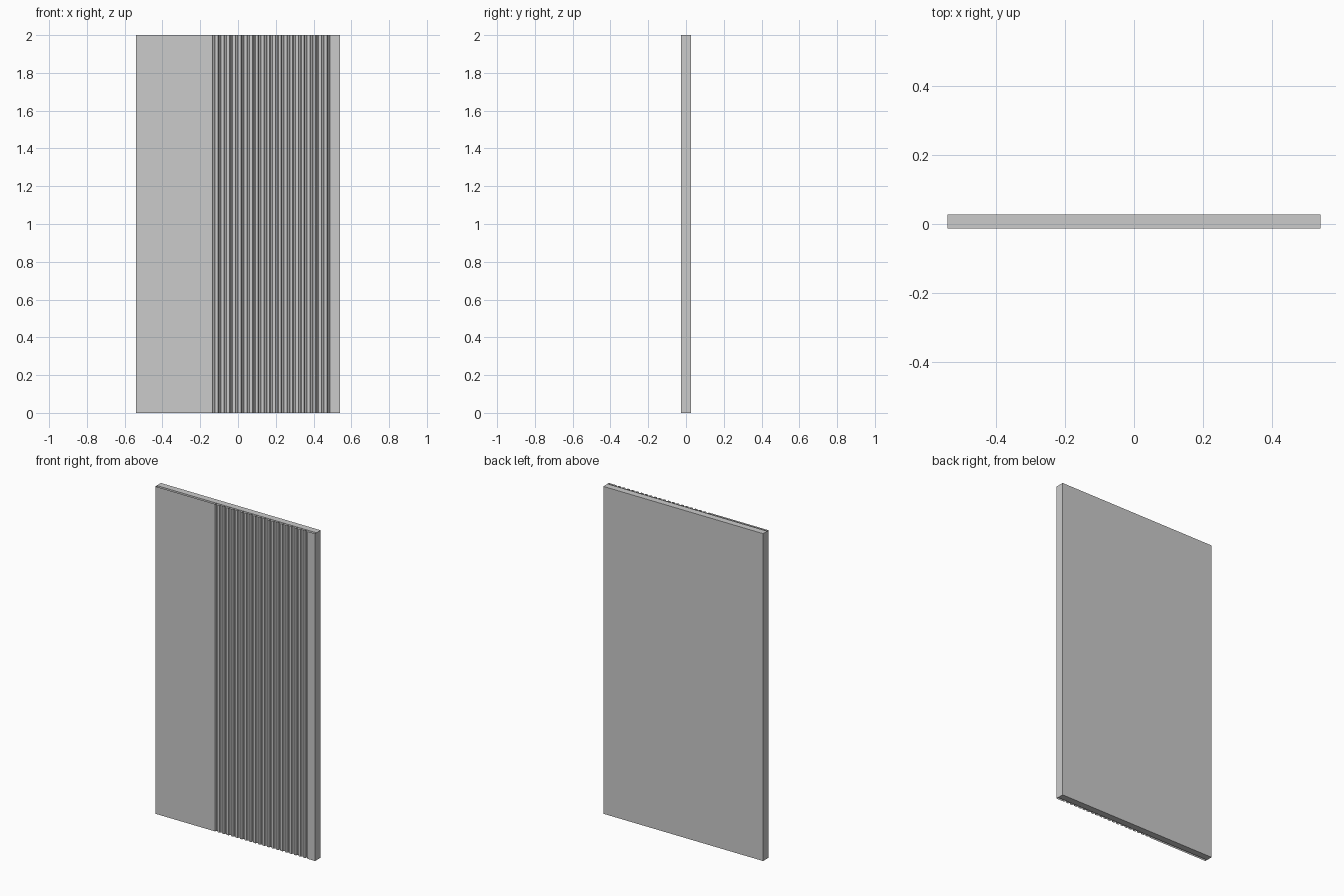
import bpy, bmesh

if "Cube" in bpy.data.objects:
    bpy.data.objects.remove(bpy.data.objects["Cube"])

HALF_W, HEIGHT = 0.54, 2.0
FRONT, MID, BACK = -0.027, -0.013, 0.027


def make_object(name, bm):
    mesh = bpy.data.meshes.new(name)
    bm.to_mesh(mesh)
    bm.free()
    obj = bpy.data.objects.new(name, mesh)
    bpy.context.collection.objects.link(obj)
    return obj


# Solid backing board
bm = bmesh.new()
bmesh.ops.create_cube(bm, size=1)
for v in bm.verts:
    v.co.x *= 2 * HALF_W
    v.co.y = MID if v.co.y < 0 else BACK
    v.co.z = HEIGHT if v.co.z > 0 else 0
make_object("backing_board", bm)

# Front skin profile: flat field, row of grooves, narrow flat margin
PITCH, COUNT, START = 0.0304, 21, -0.136
WIDTH, SLOPE, DEPTH = 0.015, 0.004, 0.010
profile = [(-HALF_W, MID), (-HALF_W, FRONT)]
for i in range(COUNT):
    x = START + i * PITCH
    profile += [(x, FRONT), (x + SLOPE, FRONT + DEPTH),
                (x + WIDTH - SLOPE, FRONT + DEPTH), (x + WIDTH, FRONT)]
profile += [(HALF_W, FRONT), (HALF_W, MID)]

# Extrude the profile upward as an open-ended skin
bm = bmesh.new()
low = [bm.verts.new((x, y, 0)) for x, y in profile]
high = [bm.verts.new((x, y, HEIGHT)) for x, y in profile]
for i in range(len(profile) - 1):
    bm.faces.new((low[i], low[i + 1], high[i + 1], high[i]))
make_object("fluted_front_skin", bm)
